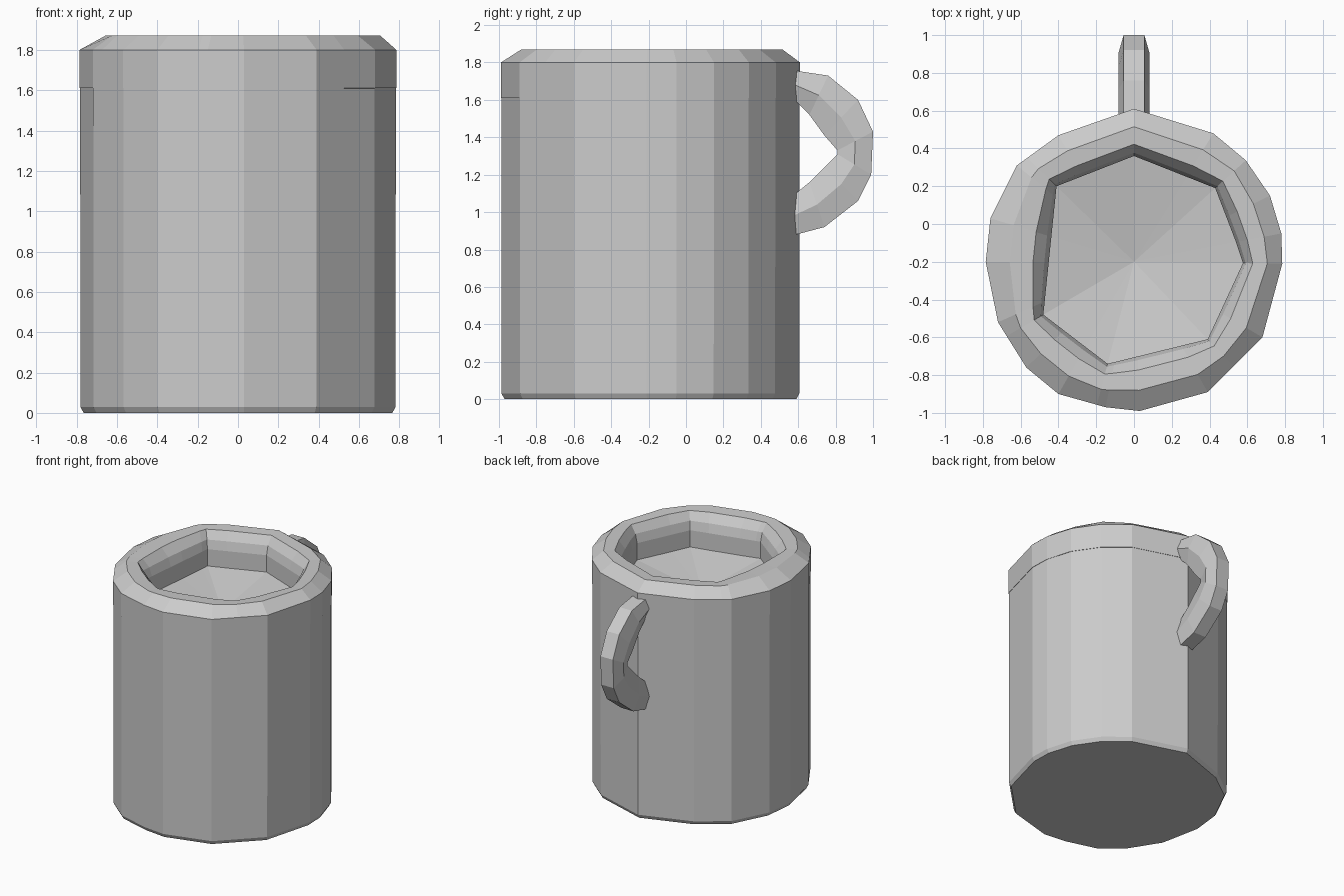
import bpy, bmesh, math
from mathutils import Vector

cube = bpy.data.objects.get("Cube")
if cube:
    bpy.data.objects.remove(cube, do_unlink=True)

# One plain clay grey for the whole mug
grey = bpy.data.materials.new("clay grey")
grey.use_nodes = True
grey.diffuse_color = (0.6, 0.6, 0.6, 1)
grey.node_tree.nodes["Principled BSDF"].inputs["Base Color"].default_value = (0.6, 0.6, 0.6, 1)

CENTRE = Vector((0, -0.2))

# Faceted outer wall and seven-sided mouth, seen from above
OUTER = [(0, 0.61), (0.42, 0.48), (0.59, 0.34), (0.72, 0.15), (0.78, -0.05), (0.785, -0.21),
         (0.68, -0.6), (0.39, -0.89), (0.03, -0.99), (-0.15, -0.97), (-0.4, -0.9), (-0.57, -0.76),
         (-0.72, -0.52), (-0.785, -0.2), (-0.76, 0.03), (-0.62, 0.31), (-0.4, 0.47)]
MOUTH = [(0, 0.36), (0.43, 0.19), (0.58, -0.2), (0.39, -0.61), (-0.14, -0.74),
         (-0.48, -0.48), (-0.41, 0.2)]


def angle(p):
    return math.atan2(p[1] - CENTRE.y, p[0] - CENTRE.x)


def radius(polygon, a):
    """Distance from the centre to the polygon along angle a."""
    d = Vector((math.cos(a), math.sin(a)))
    for p, q in zip(polygon, polygon[1:] + polygon[:1]):
        p, q = Vector(p) - CENTRE, Vector(q) - CENTRE
        edge = q - p
        den = d.x * edge.y - d.y * edge.x
        if abs(den) < 1e-9:
            continue
        r = (p.x * edge.y - p.y * edge.x) / den
        s = (p.x * d.y - p.y * d.x) / den
        if r > 0 and -1e-5 <= s <= 1 + 1e-5:
            return r
    return 0.6


ANGLES = []
for a in sorted(angle(p) for p in OUTER + MOUTH):
    if not ANGLES or a - ANGLES[-1] > 0.02:
        ANGLES.append(a)


def ring(t, z, scale=1):
    """Ring between the mouth (t = 0) and the outer wall (t = 1)."""
    points = []
    for a in ANGLES:
        inner, outer = radius(MOUTH, a), radius(OUTER, a)
        r = (inner + (outer - inner) * t) * scale
        points.append((CENTRE.x + r * math.cos(a), CENTRE.y + r * math.sin(a), z))
    return points


def loft(name, rings, closed=False, tip=None):
    """Skin a list of rings; cap the ends, or close the loop."""
    bm = bmesh.new()
    loops = [[bm.verts.new(p) for p in r] for r in rings]
    pairs = list(zip(loops, loops[1:]))
    if closed:
        pairs.append((loops[-1], loops[0]))
    n = len(loops[0])
    for low, high in pairs:
        for i in range(n):
            j = (i + 1) % n
            bm.faces.new((low[i], low[j], high[j], high[i]))
    if not closed:
        bm.faces.new(loops[0][::-1])
        if tip:
            centre = bm.verts.new(tip)
            for i in range(n):
                bm.faces.new((loops[-1][i], loops[-1][(i + 1) % n], centre))
        else:
            bm.faces.new(loops[-1])
    bmesh.ops.recalc_face_normals(bm, faces=bm.faces)
    mesh = bpy.data.meshes.new(name)
    bm.to_mesh(mesh)
    bm.free()
    mesh.materials.append(grey)
    obj = bpy.data.objects.new(name, mesh)
    bpy.context.collection.objects.link(obj)
    return obj


# Body with a slightly bevelled foot and a shallow sunken inner floor
loft("mug_body",
     [ring(1, 0, 0.975), ring(1, 0.03, 0.995), ring(1, 1.62, 0.997), ring(0.1, 1.6)],
     tip=(0, -0.2, 1.5))

# Thick chamfered lip
LIP = [(1, 1.61), (1, 1.8), (0.62, 1.87), (0.25, 1.865), (0.07, 1.8), (0, 1.73), (0, 1.57)]
loft("mug_rim", [ring(t, z) for t, z in LIP], closed=True)

# Handle: outer and inner edge stations in the side plane, six-sided section
STATIONS = [((0.56, 1.76), (0.56, 1.62)), ((0.76, 1.73), (0.66, 1.52)),
            ((0.92, 1.6), (0.74, 1.41)), ((1.0, 1.43), (0.81, 1.33)),
            ((0.99, 1.2), (0.81, 1.31)), ((0.92, 1.06), (0.74, 1.24)),
            ((0.74, 0.92), (0.66, 1.16)), ((0.55, 0.87), (0.55, 1.07))]
SECTION = [(0, 0.055), (0.5, 0.082), (1, 0.05), (1, -0.05), (0.5, -0.082), (0, -0.055)]
sections = []
for out, inn in STATIONS:
    out, inn = Vector(out), Vector(inn)
    sections.append([(x, *out.lerp(inn, t)) for t, x in SECTION])
loft("mug_handle", sections)
